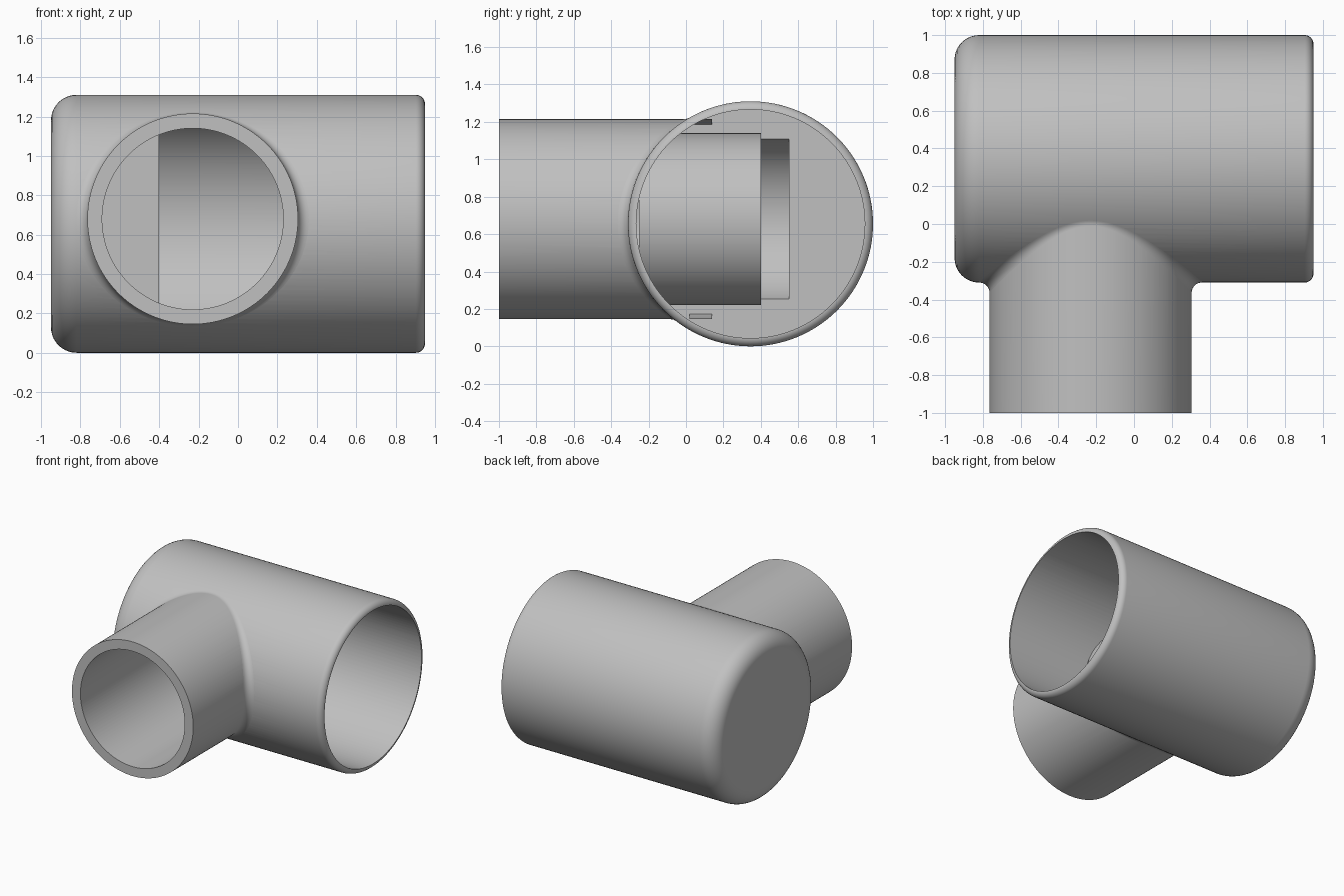
import bpy, bmesh, math
from mathutils import Vector

old = bpy.data.objects.get("Cube")
if old:
    bpy.data.objects.remove(old, do_unlink=True)

grey = bpy.data.materials.new("plain grey")
grey.use_nodes = True
colour = (0.53, 0.53, 0.53, 1)
grey.diffuse_color = colour
grey.node_tree.nodes["Principled BSDF"].inputs["Base Color"].default_value = colour

# Shared dimensions
MAIN = Vector((0, 0.345, 0.655))     # axis of the wide pipe, along x
SIDE = Vector((-0.23, 0, 0.68))      # axis of the branch pipe, along y
MAIN_R, MAIN_BORE = 0.655, 0.611
SIDE_R, SIDE_BORE = 0.535, 0.46
PLUG_X, FILLET = -0.4, 0.055


def finish(name, bm):
    mesh = bpy.data.meshes.new(name)
    bm.to_mesh(mesh)
    bm.free()
    mesh.materials.append(grey)
    obj = bpy.data.objects.new(name, mesh)
    bpy.context.collection.objects.link(obj)
    smooth(mesh)
    return obj


def smooth(mesh):
    for p in mesh.polygons:
        p.use_smooth = True
    mesh.set_sharp_from_angle(angle=math.radians(30))


def lathe(name, profile, origin, axis, steps=128):
    """Spin (position, radius) points around the x or y axis."""
    bm = bmesh.new()
    along = Vector((1, 0, 0)) if axis == "x" else Vector((0, 1, 0))
    out = Vector((0, 0, 1))
    verts = [bm.verts.new(origin + along * t + out * r) for t, r in profile]
    edges = [bm.edges.new(pair) for pair in zip(verts, verts[1:])]
    bmesh.ops.spin(bm, geom=verts + edges, cent=origin, axis=along,
                   angle=math.tau, steps=steps)
    bmesh.ops.remove_doubles(bm, verts=bm.verts, dist=1e-5)
    bmesh.ops.recalc_face_normals(bm, faces=bm.faces)
    return finish(name, bm)


def rod(name, start, end, radius, origin, axis):
    return lathe(name, [(start, 0), (start, radius), (end, radius), (end, 0)],
                 origin, axis)


def sheet(name, point, nu, nv):
    """Surface patch from a function of two 0-1 parameters."""
    bm = bmesh.new()
    rows = [[bm.verts.new(point(i / nu, j / nv)) for j in range(nv + 1)]
            for i in range(nu + 1)]
    for a, b in zip(rows, rows[1:]):
        for j in range(nv):
            bm.faces.new((a[j], b[j], b[j + 1], a[j + 1]))
    bmesh.ops.remove_doubles(bm, verts=bm.verts, dist=1e-5)
    return finish(name, bm)


def corner(cx, r, start, end, n=10):
    """Rounded corner of the wide pipe's profile."""
    angles = [math.radians(start + (end - start) * i / n) for i in range(n + 1)]
    return [(cx + r * math.cos(a), MAIN_R - r + r * math.sin(a)) for a in angles]


# Wide pipe with a round-edged closed end and a slim rounded lip
body = lathe("pipe_body",
             [(-0.95, 0)] + corner(-0.82, 0.13, 180, 90)
             + corner(0.903, 0.047, 90, 0) + [(0.95, 0)], MAIN, "x")

# Join the branch, then open both bores
parts = [("UNION", rod("branch_pipe", -1, 0.14, SIDE_R, SIDE, "y")),
         ("DIFFERENCE", rod("main_bore", PLUG_X, 1.2, MAIN_BORE, MAIN, "x")),
         ("DIFFERENCE", rod("branch_bore", -1.2, 0.55, SIDE_BORE, SIDE, "y"))]
for operation, part in parts:
    mod = body.modifiers.new(part.name, "BOOLEAN")
    mod.operation, mod.object, mod.solver = operation, part, "EXACT"
bpy.context.view_layer.update()
graph = bpy.context.evaluated_depsgraph_get()
joined = bpy.data.meshes.new_from_object(body.evaluated_get(graph))
body.modifiers.clear()
body.data = joined
smooth(joined)
for _, part in parts:
    bpy.data.objects.remove(part, do_unlink=True)


# Rolling-ball fillet where the branch meets the wide pipe
def fillet_point(u, v):
    a = math.tau * u
    radial = Vector((math.cos(a), 0, math.sin(a)))
    centre = SIDE + radial * (SIDE_R + FILLET)
    drop = centre.z - MAIN.z
    centre.y = MAIN.y - math.sqrt((MAIN_R + FILLET) ** 2 - drop ** 2)
    to_main = Vector((0, MAIN.y - centre.y, -drop)).normalized()
    return centre + to_main.slerp(-radial, v) * FILLET


sheet("joint_fillet", fillet_point, 128, 8)


# Thin sleeve inside the bore, and the short ends of the outer branch wall
def arc_sheet(name, radius, a0, a1, y0, y1, n):
    def point(u, v):
        a = a0 + (a1 - a0) * u
        return Vector((SIDE.x + radius * math.cos(a), y1 + (y0 - y1) * v,
                       SIDE.z + radius * math.sin(a)))
    return sheet(name, point, n, 1)


reach = math.acos((PLUG_X - SIDE.x) / SIDE_BORE)
arc_sheet("inner_sleeve", SIDE_BORE, -reach, reach, -0.25, 0.4, 80)
reach = math.acos((PLUG_X - SIDE.x) / SIDE_R)
arc_sheet("upper_wall_end", SIDE_R, math.pi / 2, reach, 0.02, 0.14, 8)
arc_sheet("lower_wall_end", SIDE_R, -reach, -math.pi / 2, 0.02, 0.14, 8)
